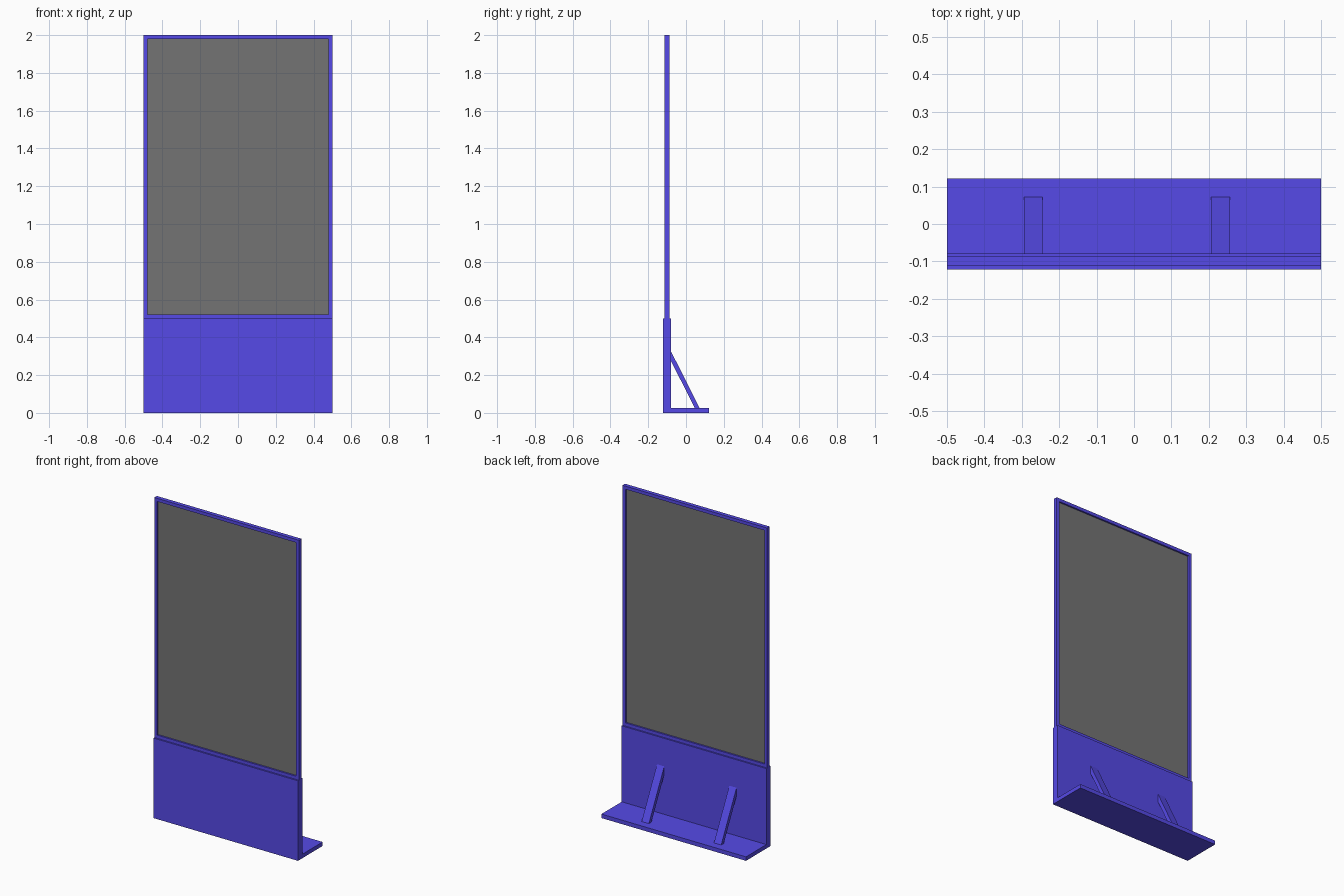
import bpy

if "Cube" in bpy.data.objects:
    bpy.data.objects.remove(bpy.data.objects["Cube"])


def material(name, rgb):
    m = bpy.data.materials.new(name)
    m.diffuse_color = (*rgb, 1.0)
    m.use_nodes = True
    m.node_tree.nodes["Principled BSDF"].inputs["Base Color"].default_value = m.diffuse_color
    return m


BLUE = material("blue violet", (0.093, 0.068, 0.80))
GREY = material("grey panel", (0.174, 0.174, 0.174))


def add_mesh(name, verts, faces, mat):
    mesh = bpy.data.meshes.new(name)
    mesh.from_pydata(verts, [], faces)
    mesh.materials.append(mat)
    ob = bpy.data.objects.new(name, mesh)
    bpy.context.collection.objects.link(ob)
    return ob


def side_prism(name, profile, x0, x1, mat):
    """Extrude a counter-clockwise (y, z) profile along x."""
    n = len(profile)
    verts = [(x, y, z) for x in (x0, x1) for y, z in profile]
    faces = [tuple(reversed(range(n))), tuple(range(n, 2 * n))]
    faces += [(i, (i + 1) % n, n + (i + 1) % n, n + i) for i in range(n)]
    return add_mesh(name, verts, faces, mat)


def rect(y0, y1, z0, z1):
    return [(y0, z0), (y1, z0), (y1, z1), (y0, z1)]


# Kick panel and foot plate as one L-shaped profile
FRONT, BACK, PANEL_BACK, FOOT_TOP = -0.1215, 0.1215, -0.079, 0.025
side_prism("base_panel_and_foot",
           [(FRONT, 0), (BACK, 0), (BACK, FOOT_TOP), (PANEL_BACK, FOOT_TOP),
            (PANEL_BACK, 0.5), (FRONT, 0.5)], -0.5, 0.5, BLUE)

# Upper frame: one ring with an open middle
Y0, Y1 = -0.1125, -0.0875
outer = [(-0.5, 0.5), (0.5, 0.5), (0.5, 2.0), (-0.5, 2.0)]
inner = [(-0.48, 0.52), (0.48, 0.52), (0.48, 1.98), (-0.48, 1.98)]
verts = [(x, y, z) for y in (Y0, Y1) for x, z in outer + inner]
faces = []
for i in range(4):
    j = (i + 1) % 4
    faces += [(i, j, 4 + j, 4 + i), (8 + j, 8 + i, 12 + i, 12 + j),
              (j, i, 8 + i, 8 + j), (4 + i, 4 + j, 12 + j, 12 + i)]
add_mesh("upper_frame", verts, faces, BLUE)

# Recessed infill sheet
side_prism("infill_sheet", rect(-0.1025, -0.0975, 0.52, 1.98), -0.48, 0.48, GREY)

# Diagonal braces between foot and panel
brace = [(0.047, FOOT_TOP), (0.0725, FOOT_TOP), (PANEL_BACK, 0.325), (PANEL_BACK, 0.274)]
for name, x in (("left_brace", -0.294), ("right_brace", 0.206)):
    side_prism(name, brace, x, x + 0.05, BLUE)
